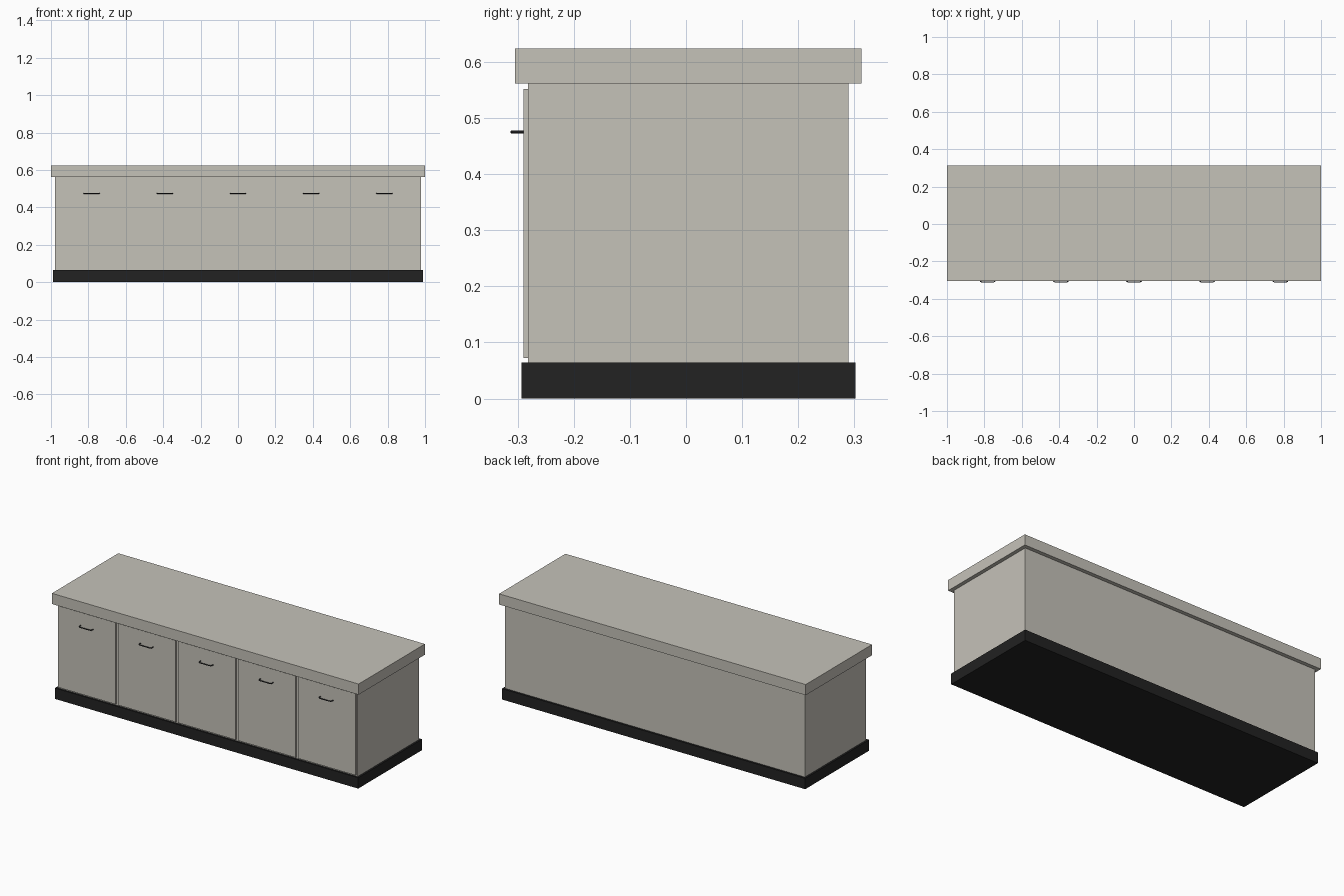
import bpy

if "Cube" in bpy.data.objects:
    bpy.data.objects.remove(bpy.data.objects["Cube"])


def material(name, rgb):
    m = bpy.data.materials.new(name)
    m.diffuse_color = (*rgb, 1.0)
    m.use_nodes = True
    m.node_tree.nodes["Principled BSDF"].inputs["Base Color"].default_value = m.diffuse_color
    return m


STONE = material("warm_grey", (0.56, 0.54, 0.485))
BLACK = material("plinth_black", (0.016, 0.016, 0.016))
METAL = material("dark_metal", (0.035, 0.036, 0.038))


def box(name, x, y, z, mat):
    """Box from (min, max) pairs on each axis."""
    bpy.ops.mesh.primitive_cube_add(
        size=1, location=[(a + b) / 2 for a, b in (x, y, z)])
    ob = bpy.context.object
    ob.name = name
    ob.scale = [b - a for a, b in (x, y, z)]
    bpy.ops.object.transform_apply(location=False, rotation=False, scale=True)
    ob.data.materials.append(mat)
    return ob


def handle(name, cx):
    """Bow pull: a round bar bent out from the door front."""
    half = [(0.041, -0.288), (0.041, -0.300), (0.038, -0.307), (0.031, -0.310)]
    path = [(-x, y) for x, y in half] + half[::-1]
    cu = bpy.data.curves.new(name, 'CURVE')
    cu.dimensions = '3D'
    cu.bevel_depth = 0.003
    cu.bevel_resolution = 2
    cu.use_fill_caps = True
    sp = cu.splines.new('POLY')
    sp.points.add(len(path) - 1)
    for p, (x, y) in zip(sp.points, path):
        p.co = (x, y, 0, 1)
    cu.materials.append(METAL)
    ob = bpy.data.objects.new(name, cu)
    bpy.context.collection.objects.link(ob)
    ob.location = (cx, 0, 0.475)
    # turn into a mesh
    bpy.ops.object.select_all(action='DESELECT')
    ob.select_set(True)
    bpy.context.view_layer.objects.active = ob
    bpy.ops.object.convert(target='MESH')
    bpy.ops.object.shade_smooth_by_angle()


# Main carcass parts
box("plinth", (-0.989, 0.989), (-0.293, 0.302), (0, 0.064), BLACK)
box("cabinet_body", (-0.978, 0.978), (-0.282, 0.29), (0.064, 0.561), STONE)
box("countertop", (-1, 1), (-0.305, 0.313), (0.561, 0.624), STONE)

# Five doors, each with a handle
PITCH = 1.956 / 5
for i in range(5):
    cx = (i - 2) * PITCH
    box(f"door_{i + 1}", (cx - 0.188, cx + 0.188), (-0.29, -0.282),
        (0.072, 0.552), STONE)
    handle(f"handle_{i + 1}", cx)
